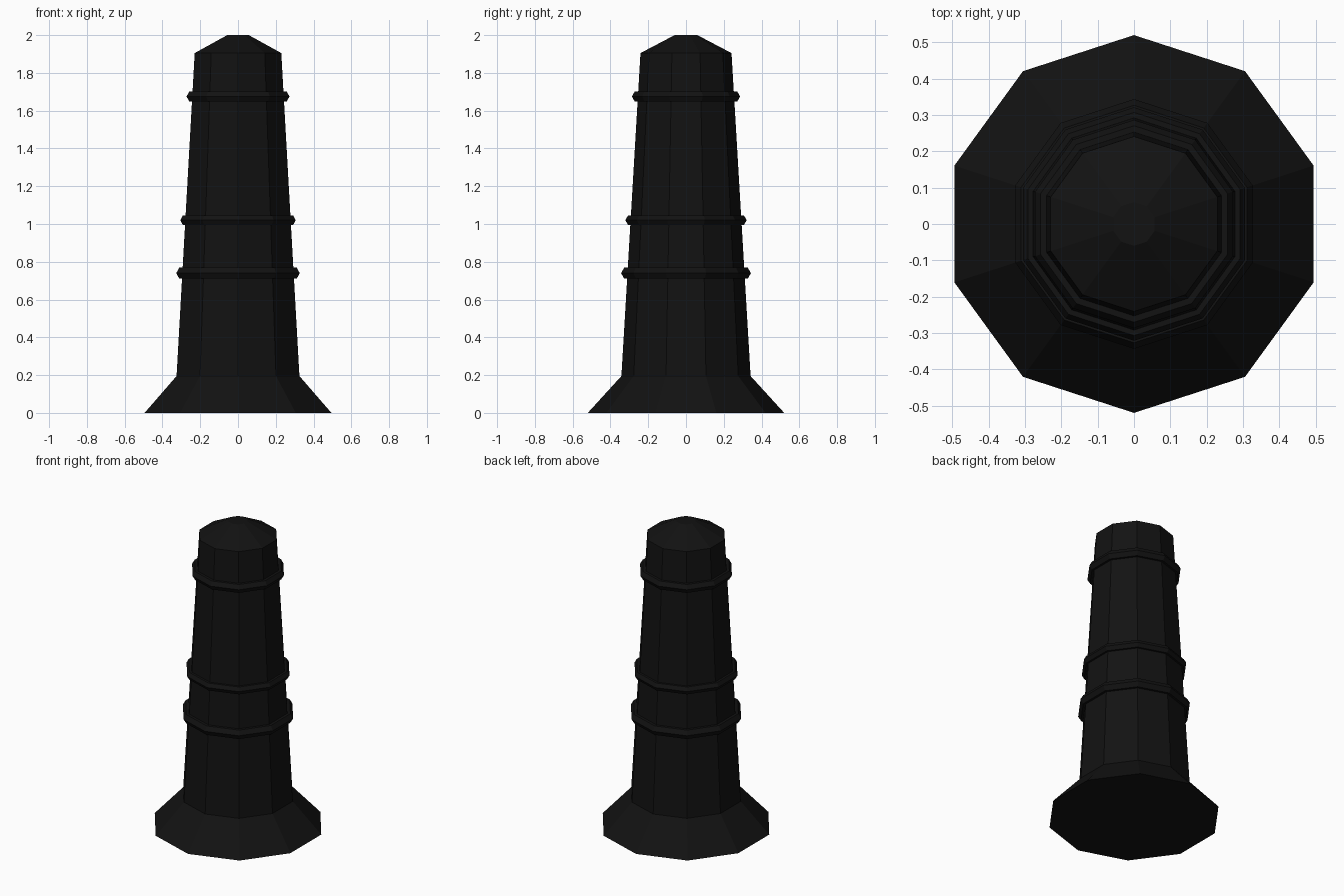
import bpy, bmesh
from math import sin, cos, pi

if "Cube" in bpy.data.objects:
    bpy.data.objects.remove(bpy.data.objects["Cube"])

SIDES = 10
black = bpy.data.materials.new("black_paint")
black.diffuse_color = (0.006, 0.006, 0.006, 1)
black.use_nodes = True
black.node_tree.nodes["Principled BSDF"].inputs["Base Color"].default_value = black.diffuse_color


def lathe(name, profile, closed=False):
    """Revolve (radius, z) points into a flat-faced ten-sided solid."""
    bm = bmesh.new()
    rings = []
    for r, z in profile:
        angles = [pi / 2 + 2 * pi * i / SIDES for i in range(SIDES)]
        rings.append([bm.verts.new((r * cos(a), r * sin(a), z)) for a in angles])
    pairs = list(zip(rings, rings[1:]))
    if closed:
        pairs.append((rings[-1], rings[0]))
    else:
        bm.faces.new(rings[0])
        bm.faces.new(rings[-1])
    for lo, hi in pairs:
        for i in range(SIDES):
            j = (i + 1) % SIDES
            bm.faces.new((lo[i], lo[j], hi[j], hi[i]))
    bmesh.ops.recalc_face_normals(bm, faces=bm.faces)
    mesh = bpy.data.meshes.new(name)
    bm.to_mesh(mesh)
    bm.free()
    mesh.materials.append(black)
    obj = bpy.data.objects.new(name, mesh)
    bpy.context.collection.objects.link(obj)


# Flared foot, tapered shaft and shallow cap
FOOT_Z, FOOT_R, TOP_Z, TOP_R = 0.195, 0.342, 1.905, 0.241
lathe("bollard_post", [(0.52, 0), (FOOT_R, FOOT_Z), (TOP_R, TOP_Z), (0.06, 2.0)])

# Raised hexagonal-section bands around the shaft
bands = (("lower_band", 0.74, 0.034), ("middle_band", 1.02, 0.028), ("upper_band", 1.675, 0.032))
for name, z, thick in bands:
    shaft_r = FOOT_R + (TOP_R - FOOT_R) * (z - FOOT_Z) / (TOP_Z - FOOT_Z)
    section = [(shaft_r + thick * cos(k * pi / 3), z + thick * sin(k * pi / 3))
               for k in range(6)]
    lathe(name, section, closed=True)
